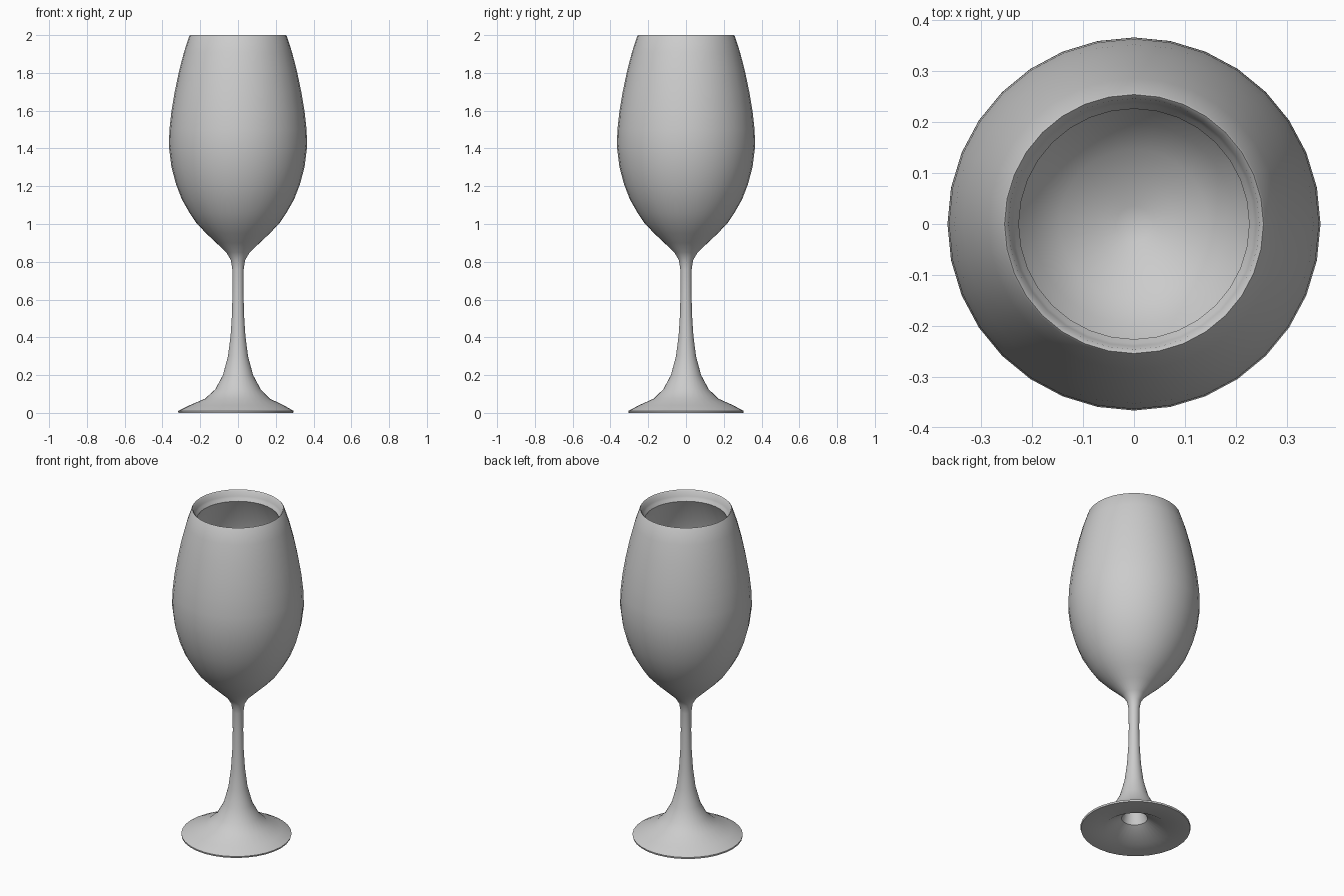
import bpy
import bmesh
import math

default_cube = bpy.data.objects.get("Cube")
if default_cube:
    bpy.data.objects.remove(default_cube, do_unlink=True)

SIDES = 32
FOOT_SHIFT = -0.012
FOOT_HEIGHT = 0.1

# Profile points are (radius, height)
hollow = [(0, 0.34), (0.02, 0.27), (0.045, 0.16), (0.072, 0.063), (0.176, 0.0)]
foot = [(0.304, 0.0), (0.306, 0.01), (0.25, 0.04), (0.172, 0.075), (0.12, 0.125), (0.08, 0.2)]
stem = [(0.053, 0.3), (0.039, 0.41), (0.032, 0.52), (0.029, 0.64), (0.03, 0.76), (0.038, 0.81)]
bowl = [(0.062, 0.85), (0.115, 0.9), (0.168, 0.95), (0.22, 1.005), (0.257, 1.06), (0.297, 1.13),
        (0.328, 1.21), (0.352, 1.3), (0.366, 1.41), (0.363, 1.5), (0.352, 1.6), (0.335, 1.7),
        (0.312, 1.81), (0.286, 1.91), (0.258, 1.995)]
rim = [(0.254, 2.0), (0.246, 1.992), (0.24, 1.965), (0.235, 1.955), (0.226, 1.94)]

# Inner wall runs parallel to the outer bowl, down to the bottom of the cup
wall = 0.022
inside = [(r - wall, z) for r, z in reversed(bowl[2:-2])] + [(0.08, 0.92), (0.035, 0.9), (0, 0.895)]


def lathe(name, profile, material):
    """Spin a profile around the z axis into a closed smooth surface."""
    bm = bmesh.new()
    verts = [bm.verts.new((r, 0, z)) for r, z in profile]
    edges = [bm.edges.new(pair) for pair in zip(verts, verts[1:])]
    bmesh.ops.spin(bm, geom=verts + edges, cent=(0, 0, 0), axis=(0, 0, 1),
                   angle=math.tau, steps=SIDES, use_merge=False)
    bmesh.ops.remove_doubles(bm, verts=bm.verts[:], dist=0.0005)
    bmesh.ops.recalc_face_normals(bm, faces=bm.faces[:])
    mesh = bpy.data.meshes.new(name)
    bm.to_mesh(mesh)
    bm.free()
    mesh.materials.append(material)
    obj = bpy.data.objects.new(name, mesh)
    bpy.context.collection.objects.link(obj)
    return obj


# Plain grey
grey = bpy.data.materials.new("light grey")
grey.use_nodes = True
colour = (0.6, 0.6, 0.6, 1)
grey.diffuse_color = colour
grey.node_tree.nodes["Principled BSDF"].inputs["Base Color"].default_value = colour

glass = lathe("wine_glass", hollow + foot + stem + bowl + rim + inside, grey)

# The foot sits slightly off the stem's axis
for vert in glass.data.vertices:
    if vert.co.z < FOOT_HEIGHT:
        vert.co.x += FOOT_SHIFT * (1 - vert.co.z / FOOT_HEIGHT)

bpy.ops.object.select_all(action="DESELECT")
glass.select_set(True)
bpy.context.view_layer.objects.active = glass
bpy.ops.object.shade_smooth_by_angle(angle=math.radians(40))
